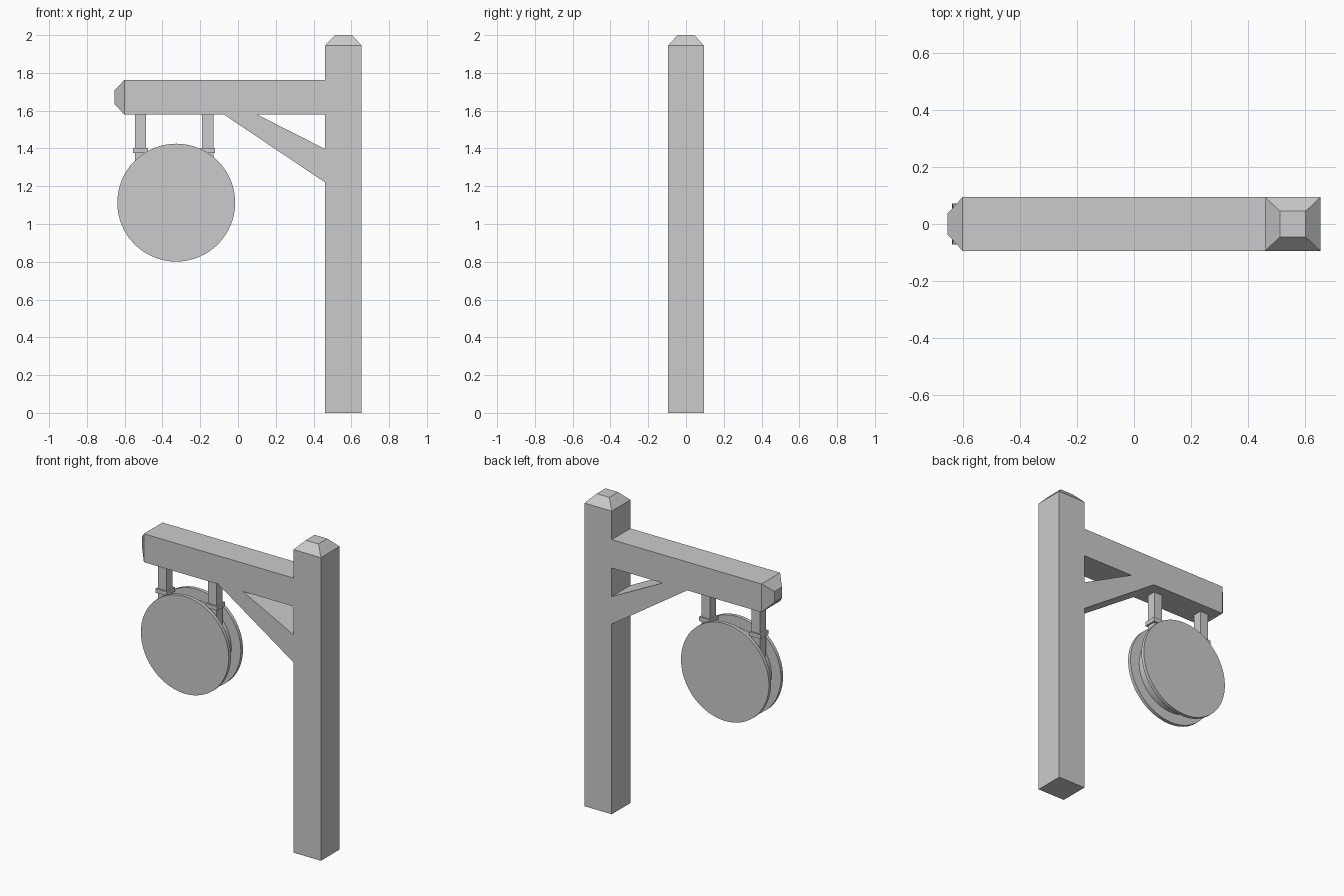
import bpy
import bmesh
import math

cube = bpy.data.objects.get("Cube")
if cube:
    bpy.data.objects.remove(cube, do_unlink=True)

grey = bpy.data.materials.new("plain grey")
grey.use_nodes = True
grey.diffuse_color = (0.6, 0.6, 0.6, 1)
grey.node_tree.nodes["Principled BSDF"].inputs["Base Color"].default_value = (0.6, 0.6, 0.6, 1)

HALF = 0.0945  # half depth of the timbers


def finish(name, bm):
    bmesh.ops.recalc_face_normals(bm, faces=bm.faces)
    mesh = bpy.data.meshes.new(name)
    bm.to_mesh(mesh)
    bm.free()
    mesh.materials.append(grey)
    obj = bpy.data.objects.new(name, mesh)
    bpy.context.collection.objects.link(obj)
    return obj


def loft(name, rings):
    """Join rings of equal length and close both ends."""
    bm = bmesh.new()
    loops = [[bm.verts.new(p) for p in ring] for ring in rings]
    for a, b in zip(loops, loops[1:]):
        for i in range(len(a)):
            j = (i + 1) % len(a)
            bm.faces.new((a[i], a[j], b[j], b[i]))
    bm.faces.new(loops[0])
    bm.faces.new(loops[-1])
    return finish(name, bm)


CORNERS = [(-1, -1), (1, -1), (1, 1), (-1, 1)]


def level(x, z, hx, hy):
    return [(x + a * hx, b * hy, z) for a, b in CORNERS]


def upright(x, z, hy, hz):
    return [(x, a * hy, z + b * hz) for a, b in CORNERS]


def disc(name, radius, y, depth):
    bpy.ops.mesh.primitive_cylinder_add(vertices=64, radius=radius, depth=depth,
                                        location=(-0.327, y, 1.113),
                                        rotation=(math.pi / 2, 0, 0))
    obj = bpy.context.object
    obj.name = name
    obj.data.materials.append(grey)
    bpy.ops.object.shade_smooth_by_angle(angle=math.radians(30))


# Post with a blunt pyramid top
POST_X = 0.558
loft("post", [level(POST_X, 0, 0.097, HALF), level(POST_X, 1.945, 0.097, HALF),
              level(POST_X, 2, 0.045, 0.045)])

# Cross beam with a chamfered end
BEAM_Z = 1.671
loft("beam", [upright(0.461, BEAM_Z, HALF, 0.091), upright(-0.602, BEAM_Z, HALF, 0.091),
              upright(-0.655, BEAM_Z, 0.037, 0.035)])

# Diagonal brace, flush with post and beam
brace = [(-0.075, 1.58), (0.1, 1.58), (0.461, 1.397), (0.461, 1.22)]
loft("brace", [[(x, y, z) for x, z in brace] for y in (-HALF, HALF)])

# Hangers with collars
for side, x in (("right", -0.516), ("left", -0.161)):
    loft(side + "_hanger", [level(x, 1.58, 0.03, 0.03), level(x, 1.22, 0.03, 0.03)])
    loft(side + "_collar", [level(x, 1.402, 0.04, 0.04), level(x, 1.375, 0.04, 0.04)])

# Round sign: two plates around a recessed core
disc("front_plate", 0.312, -0.061, 0.022)
disc("back_plate", 0.312, 0.061, 0.022)
disc("sign_core", 0.245, 0, 0.1)
